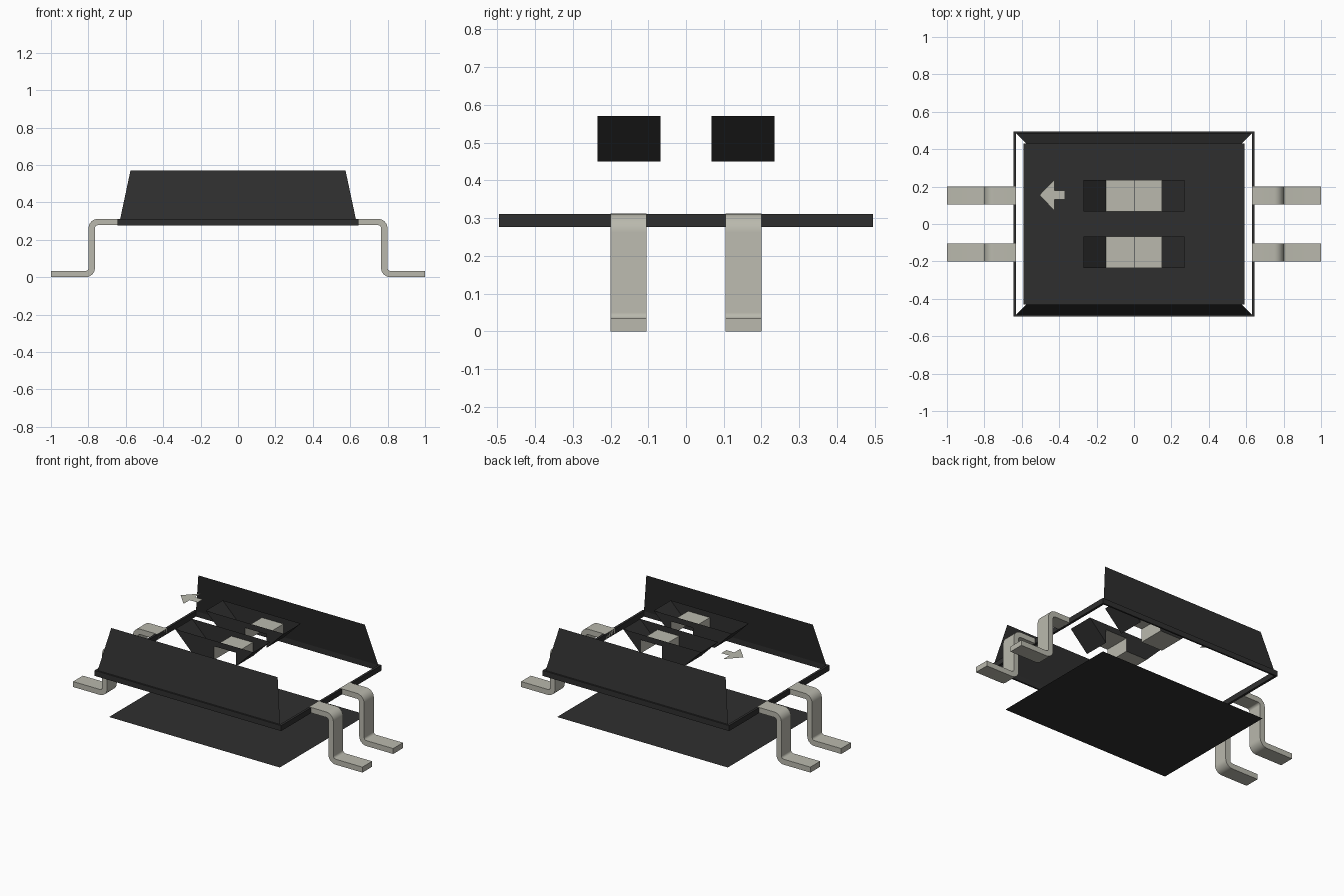
import bpy, bmesh, math
from mathutils import Vector

cube = bpy.data.objects.get("Cube")
if cube:
    bpy.data.objects.remove(cube, do_unlink=True)


def material(name, rgb):
    m = bpy.data.materials.new(name)
    m.use_nodes = True
    m.diffuse_color = (*rgb, 1)
    bsdf = m.node_tree.nodes["Principled BSDF"]
    bsdf.inputs["Base Color"].default_value = (*rgb, 1)
    bsdf.inputs["Roughness"].default_value = 0.6
    return m


DARK = material("dark plastic", (0.028, 0.028, 0.028))
PALE = material("pale metal", (0.49, 0.485, 0.42))


def build(name, polygons, mat):
    """Mesh from polygons given as lists of points, with shared corners welded."""
    bm = bmesh.new()
    for poly in polygons:
        bm.faces.new([bm.verts.new(p) for p in poly])
    bmesh.ops.remove_doubles(bm, verts=bm.verts, dist=1e-5)
    mesh = bpy.data.meshes.new(name)
    bm.to_mesh(mesh)
    bm.free()
    mesh.materials.append(mat)
    obj = bpy.data.objects.new(name, mesh)
    bpy.context.collection.objects.link(obj)
    return obj


def loop_rect(x, y, z):
    return [(-x, -y, z), (x, -y, z), (x, y, z), (-x, y, z)]


def bridge(a, b):
    n = len(a)
    return [[a[i], a[(i + 1) % n], b[(i + 1) % n], b[i]] for i in range(n)]


# Thin rim around the middle of the case
Z0, Z1 = 0.277, 0.311
rings = [loop_rect(0.645, 0.495, Z0), loop_rect(0.645, 0.495, Z1),
         loop_rect(0.63, 0.485, Z1), loop_rect(0.63, 0.485, Z0)]
faces = []
for i in range(4):
    faces += bridge(rings[i], rings[(i + 1) % 4])
build("case_rim", faces, DARK)

# Sloping case walls, front and back
TOP = 0.57
front = [(-0.63, -0.485, Z1), (0.63, -0.485, Z1), (0.575, -0.43, TOP), (-0.575, -0.43, TOP)]
build("front_wall", [front], DARK)
build("back_wall", [[(-x, -y, z) for x, y, z in front]], DARK)

# Base sheet
build("base_plate", [loop_rect(0.59, 0.43, 0.01)[::-1]], DARK)


# Bent terminals
def leg_path():
    r = 0.033
    pts = [(0.63, 0.295)]
    for i in range(9):
        a = math.pi / 2 * (1 - i / 8)
        pts.append((0.782 - r + r * math.cos(a), 0.295 - r + r * math.sin(a)))
    for i in range(9):
        a = math.pi + math.pi / 2 * i / 8
        pts.append((0.782 + r + r * math.cos(a), 0.017 + r + r * math.sin(a)))
    return [Vector(p) for p in pts + [(1.0, 0.017)]]


def leg(name, side, yc):
    path, half, w = leg_path(), 0.017, 0.048
    sections = []
    for i, p in enumerate(path):
        t = (path[min(i + 1, len(path) - 1)] - path[max(i - 1, 0)]).normalized()
        if i in (0, len(path) - 1):
            t = Vector((1, 0))
        n = Vector((-t.y, t.x)) * half
        a, b = p + n, p - n
        sections.append([(side * a.x, yc - w, a.y), (side * a.x, yc + w, a.y),
                         (side * b.x, yc + w, b.y), (side * b.x, yc - w, b.y)])
    polys = [sections[0], sections[-1]]
    for s, e in zip(sections, sections[1:]):
        polys += bridge(s, e)
    obj = build(name, polys, PALE)
    bm = bmesh.new()
    bm.from_mesh(obj.data)
    bmesh.ops.recalc_face_normals(bm, faces=bm.faces)
    bm.to_mesh(obj.data)
    bm.free()
    bpy.ops.object.select_all(action="DESELECT")
    obj.select_set(True)
    bpy.context.view_layer.objects.active = obj
    bpy.ops.object.shade_smooth_by_angle(angle=math.radians(35))


for side, sname in ((1, "left"), (-1, "right")):
    for yc, yname in ((-0.152, "front"), (0.152, "back")):
        leg(f"{yname}_{sname}_leg", side, yc)

# Switch recesses, each with a stepped slider
LOW, KNOB = 0.45, 0.535
wall = [(-0.27, TOP), (-0.15, LOW), (0, LOW), (0, KNOB),
        (0.15, KNOB), (0.15, LOW), (0.27, TOP)]
for yc, yname in ((-0.151, "front"), (0.151, "back")):
    ya, yb = yc - 0.084, yc + 0.084

    def strip(points):
        return [[(a[0], ya, a[1]), (b[0], ya, b[1]), (b[0], yb, b[1]), (a[0], yb, a[1])]
                for a, b in zip(points, points[1:])]

    build(f"{yname}_switch_recess",
          strip(wall[:2]) + strip(wall[5:])
          + [[(x, ya, z) for x, z in reversed(wall)], [(x, yb, z) for x, z in wall]], DARK)
    build(f"{yname}_switch_slider", strip(wall[1:6]), PALE)

# Direction arrow on the top
arrow = [(-0.505, 0.155), (-0.425, 0.07), (-0.425, 0.13), (-0.37, 0.13),
         (-0.37, 0.18), (-0.425, 0.18), (-0.425, 0.238)]
build("direction_arrow", [[(x, y, TOP) for x, y in arrow]], PALE)
